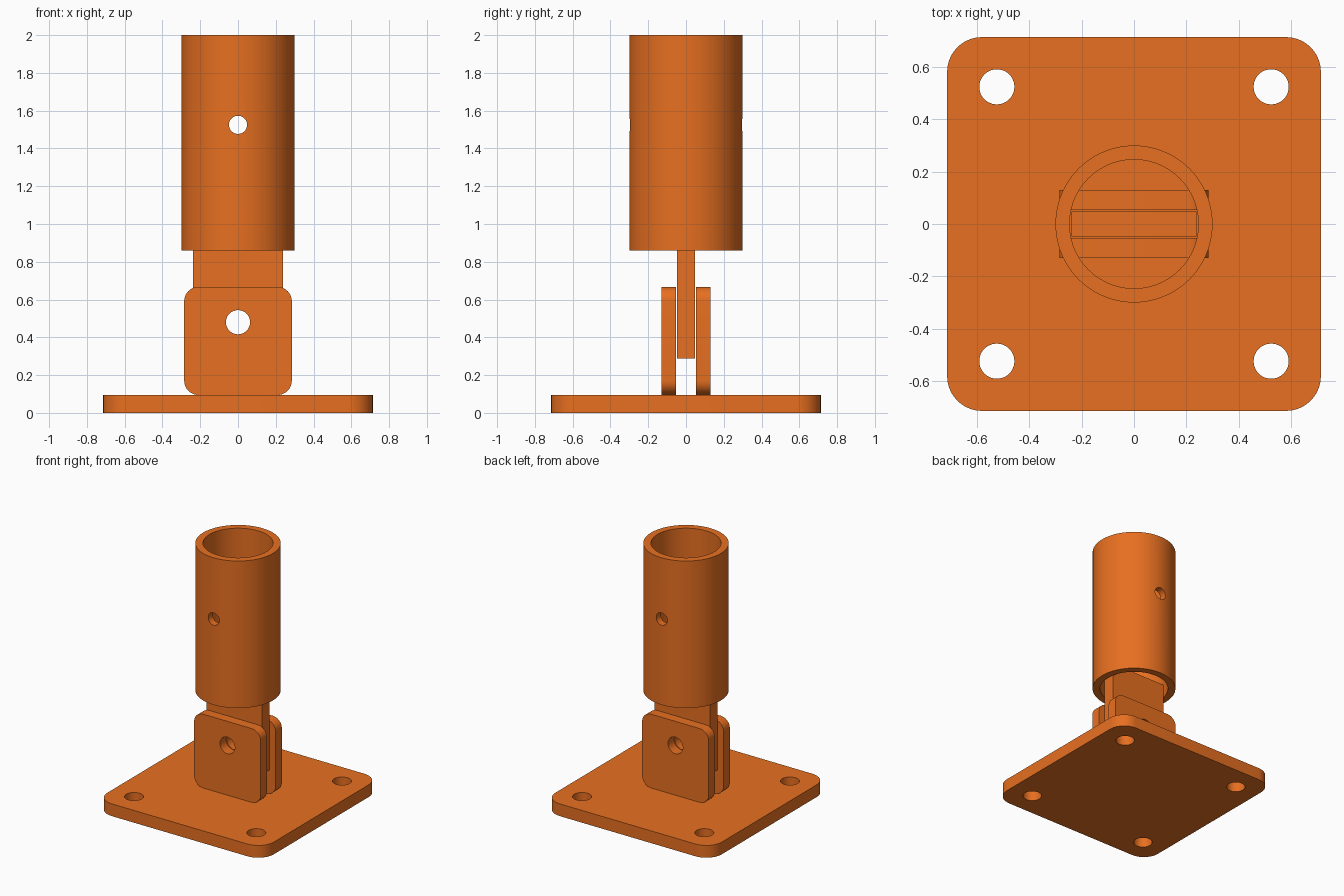
import bpy, bmesh
from math import sin, cos, pi, radians
from mathutils import Matrix

if "Cube" in bpy.data.objects:
    bpy.data.objects.remove(bpy.data.objects["Cube"])

orange = bpy.data.materials.new("orange_paint")
orange.diffuse_color = (0.8, 0.16, 0.015, 1)
orange.use_nodes = True
orange.node_tree.nodes["Principled BSDF"].inputs["Base Color"].default_value = orange.diffuse_color


def circle(x, y, r, n=48):
    return [(x + r * cos(2 * pi * i / n), y + r * sin(2 * pi * i / n)) for i in range(n)]


def rounded_rect(x0, x1, y0, y1, r, n=10):
    if r == 0:
        return [(x1, y1), (x0, y1), (x0, y0), (x1, y0)]
    corners = [(x1 - r, y1 - r), (x0 + r, y1 - r), (x0 + r, y0 + r), (x1 - r, y0 + r)]
    return [(cx + r * cos((q + i / n) * pi / 2), cy + r * sin((q + i / n) * pi / 2))
            for q, (cx, cy) in enumerate(corners) for i in range(n + 1)]


def extruded(name, loops, start, end, upright=False):
    """Fill an outline with holes and extrude it along z, or along y when upright."""
    bm = bmesh.new()
    edges = []
    for loop in loops:
        vs = [bm.verts.new((x, y, start)) for x, y in loop]
        edges += [bm.edges.new((vs[i - 1], vs[i])) for i in range(len(vs))]
    bmesh.ops.triangle_fill(bm, use_beauty=True, edges=edges, normal=(0, 0, 1))
    ext = bmesh.ops.extrude_face_region(bm, geom=bm.faces[:])
    top = [g for g in ext["geom"] if isinstance(g, bmesh.types.BMVert)]
    bmesh.ops.translate(bm, verts=top, vec=(0, 0, end - start))
    if upright:
        bm.transform(Matrix.Rotation(pi / 2, 4, "X"))
    bmesh.ops.recalc_face_normals(bm, faces=bm.faces[:])
    mesh = bpy.data.meshes.new(name)
    bm.to_mesh(mesh)
    bm.free()
    mesh.materials.append(orange)
    obj = bpy.data.objects.new(name, mesh)
    bpy.context.collection.objects.link(obj)
    return obj


def smooth(obj):
    bpy.ops.object.select_all(action="DESELECT")
    obj.select_set(True)
    bpy.context.view_layer.objects.active = obj
    bpy.ops.object.shade_smooth_by_angle(angle=radians(30))


# Base plate with four bolt holes
bolt_holes = [circle(sx * 0.524, sy * 0.524, 0.067) for sx in (-1, 1) for sy in (-1, 1)]
base = extruded("base_plate",
                [rounded_rect(-0.714, 0.714, -0.714, 0.714, 0.133)] + bolt_holes, 0, 0.095)

# Pair of hinge lugs with a pin hole
pin_hole = circle(0, 0.48, 0.064)
lugs = [extruded(name, [rounded_rect(-0.285, 0.285, 0.095, 0.667, 0.076), pin_hole], a, b, True)
        for name, a, b in (("front_lug", 0.054, 0.13), ("back_lug", -0.13, -0.054))]

# Tongue between the lugs, reaching into the tube
tongue = extruded("hinge_tongue",
                  [rounded_rect(-0.238, 0.238, 0.288, 0.96, 0), pin_hole], -0.047, 0.047, True)

# Open tube with a cross hole drilled front to back
tube = extruded("post_tube", [circle(0, 0, 0.3, 96), circle(0, 0, 0.246, 96)], 0.86, 2.0)
cutter = extruded("cross_hole_cutter", [circle(0, 1.525, 0.048)], -0.5, 0.5, True)
cutter.hide_render = True
cut = tube.modifiers.new("cross_hole", "BOOLEAN")
cut.operation = "DIFFERENCE"
cut.solver = "EXACT"
cut.object = cutter
bpy.context.view_layer.objects.active = tube
bpy.ops.object.modifier_apply(modifier=cut.name)
bpy.data.objects.remove(cutter)

for part in [base, tongue, tube] + lugs:
    smooth(part)
